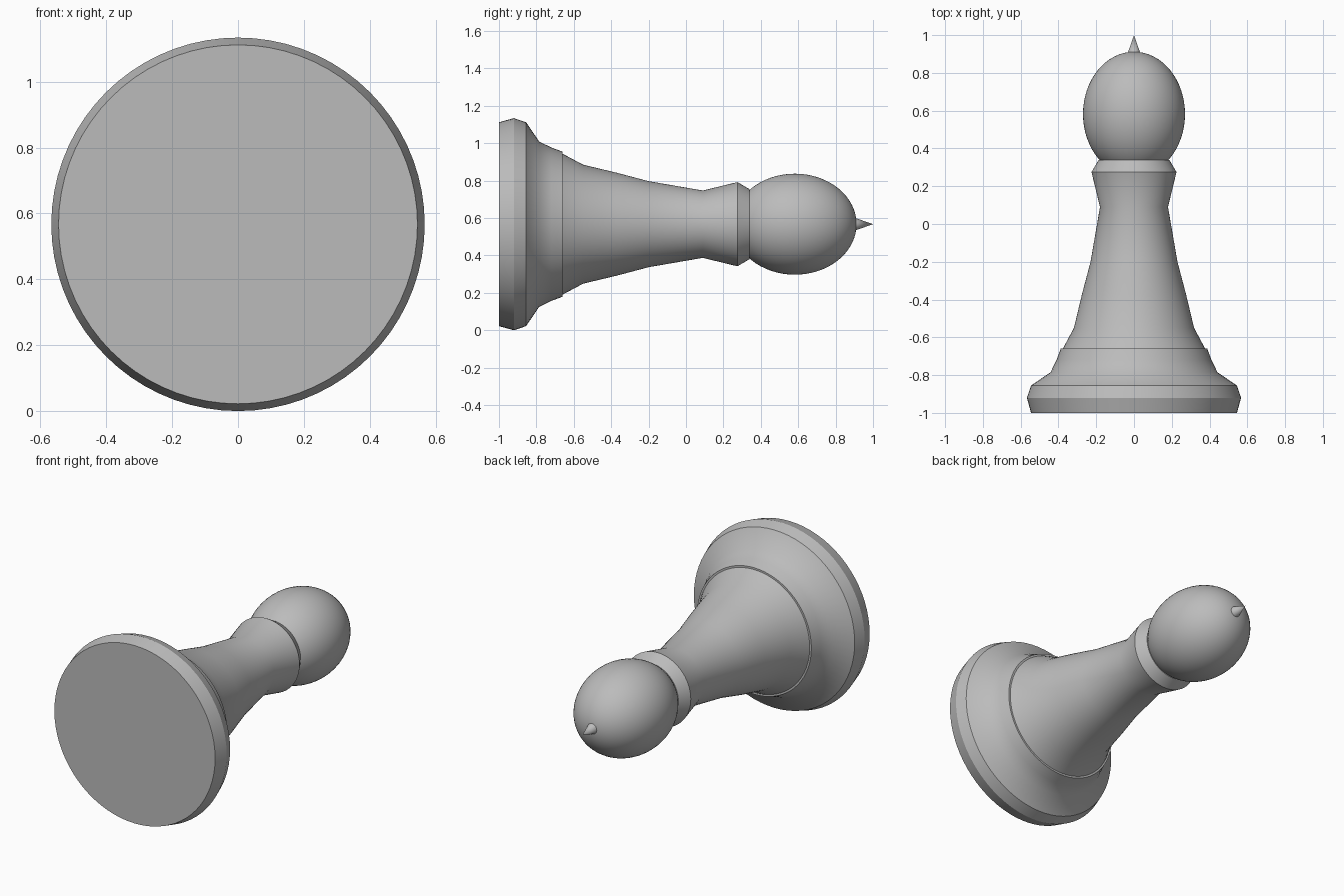
import bpy, bmesh, math

if "Cube" in bpy.data.objects:
    bpy.data.objects.remove(bpy.data.objects["Cube"], do_unlink=True)

SIDES = 72
AXIS_Z = 0.567

grey = bpy.data.materials.new("plain_grey")
grey.use_nodes = True
colour = (0.5, 0.5, 0.5, 1)
grey.diffuse_color = colour
grey.node_tree.nodes["Principled BSDF"].inputs["Base Color"].default_value = colour


def lathe(name, profile, sharp=()):
    """Turn (y, radius) points about the lying axis; sharp lists ring indices."""
    bm = bmesh.new()
    rings = []
    for y, r in profile:
        if r == 0:
            rings.append([bm.verts.new((0, y, AXIS_Z))] * SIDES)
            continue
        angles = [math.tau * i / SIDES for i in range(SIDES)]
        rings.append([bm.verts.new((r * math.sin(a), y, AXIS_Z + r * math.cos(a)))
                      for a in angles])
    for a, b in zip(rings, rings[1:]):
        for i in range(SIDES):
            j = (i + 1) % SIDES
            corners = list(dict.fromkeys((a[i], a[j], b[j], b[i])))
            bm.faces.new(corners).smooth = True
    # Crisp rings where the turned sections meet
    for k in sharp:
        for i in range(SIDES):
            bm.edges.get((rings[k][i], rings[k][(i + 1) % SIDES])).smooth = False
    # Flat caps on open ends
    for ring in (rings[0], rings[-1]):
        if ring[0] != ring[1]:
            cap = bm.faces.new(ring)
            cap.smooth = False
            for e in cap.edges:
                e.smooth = False
    bmesh.ops.recalc_face_normals(bm, faces=bm.faces)
    mesh = bpy.data.meshes.new(name)
    bm.to_mesh(mesh)
    bm.free()
    mesh.materials.append(grey)
    obj = bpy.data.objects.new(name, mesh)
    bpy.context.collection.objects.link(obj)
    return obj


# Wide foot with a bevelled rim and sloping shoulder
lathe("base", [(-1, .545), (-.92, .567), (-.855, .545), (-.785, .442),
               (-.72, .41), (-.66, .388)], sharp=(1, 2))

# Tapering stem that flares out to the neck, ending in the collar bevel
lathe("stem", [(-.67, .382), (-.55, .318), (-.37, .275), (-.2, .23),
               (.09, .18), (.275, .225), (.34, .187)], sharp=(5,))

# Egg-shaped head
steps = 32
head = [(.582 - .33 * math.cos(math.pi * i / steps),
         .27 * math.sin(math.pi * i / steps)) for i in range(1, steps)]
lathe("head", [(.252, 0)] + head + [(.912, 0)])

# Small pointed finial
lathe("finial", [(.9, .035), (1, 0)])
